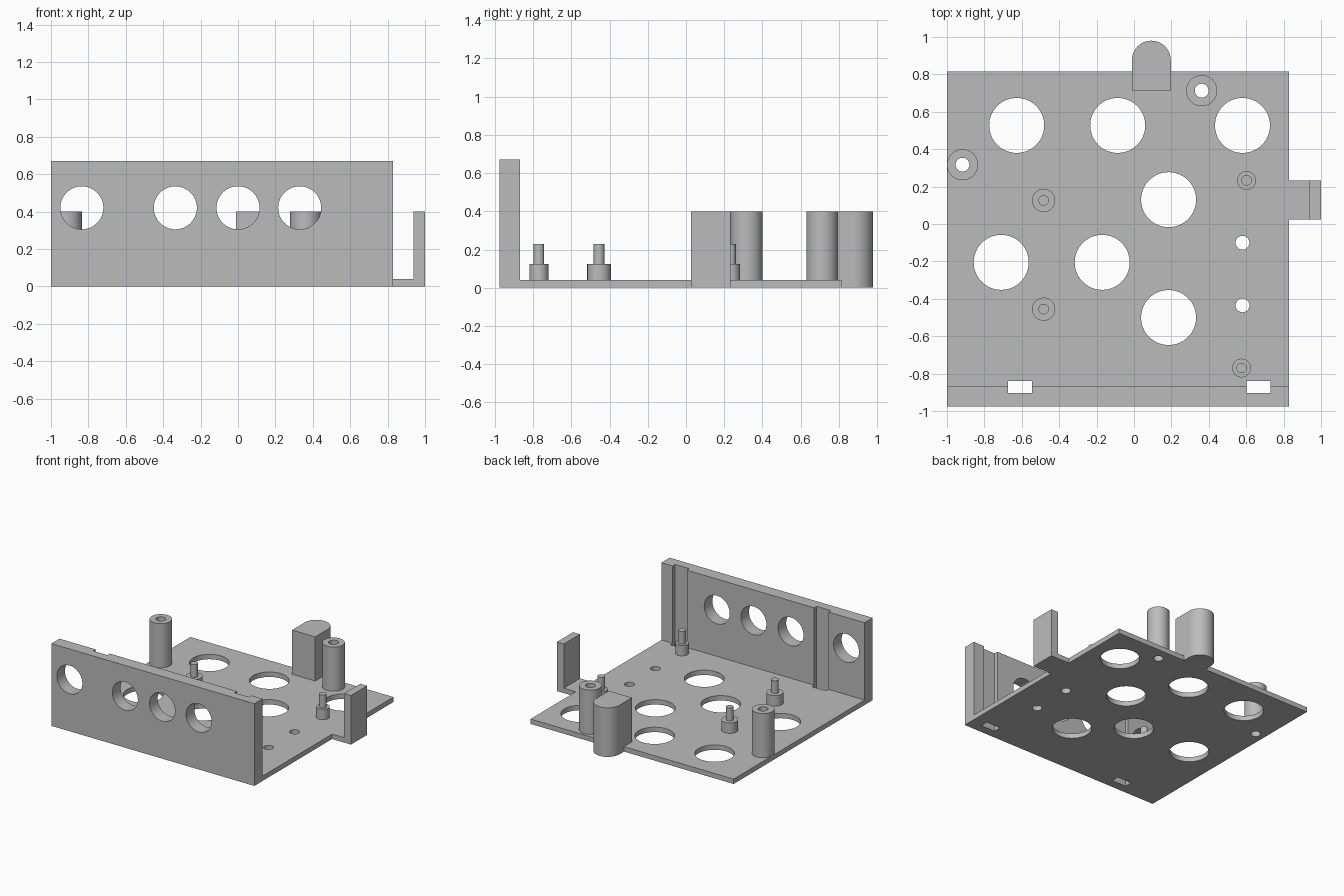
import bpy, bmesh, math
from mathutils import Matrix, Vector

default = bpy.data.objects.get("Cube")
if default:
    bpy.data.objects.remove(default, do_unlink=True)

gray = bpy.data.materials.new("light gray plastic")
gray.use_nodes = True
COLOR = (0.5, 0.5, 0.5, 1)
gray.diffuse_color = COLOR
gray.node_tree.nodes["Principled BSDF"].inputs["Base Color"].default_value = COLOR


def finish(name, bm):
    bmesh.ops.recalc_face_normals(bm, faces=bm.faces)
    mesh = bpy.data.meshes.new(name)
    bm.to_mesh(mesh)
    bm.free()
    mesh.materials.append(gray)
    obj = bpy.data.objects.new(name, mesh)
    bpy.context.collection.objects.link(obj)
    return obj


def smooth(obj):
    bpy.ops.object.select_all(action='DESELECT')
    obj.select_set(True)
    bpy.context.view_layer.objects.active = obj
    bpy.ops.object.shade_smooth_by_angle(angle=math.radians(30))


def extrude(bm, points, direction):
    """Fill an outline and sweep it along a direction."""
    face = bm.faces.new([bm.verts.new(p) for p in points])
    new = bmesh.ops.extrude_face_region(bm, geom=[face])["geom"]
    verts = [g for g in new if isinstance(g, bmesh.types.BMVert)]
    bmesh.ops.translate(bm, verts=verts, vec=Vector(direction))


def cylinder(bm, center, radius, depth, axis='Z'):
    turn = Matrix.Rotation(math.pi / 2, 4, 'X') if axis == 'Y' else Matrix()
    bmesh.ops.create_cone(bm, cap_ends=True, segments=64, radius1=radius, radius2=radius,
                          depth=depth, matrix=Matrix.Translation(center) @ turn)


def cut(obj, bm):
    cutter = finish("cutter", bm)
    cutter.hide_render = True
    mod = obj.modifiers.new("cut", 'BOOLEAN')
    mod.operation, mod.solver, mod.object = 'DIFFERENCE', 'EXACT', cutter
    bpy.context.view_layer.objects.active = obj
    bpy.ops.object.modifier_apply(modifier=mod.name)
    bpy.data.objects.remove(cutter, do_unlink=True)


LEFT, RIGHT, FRONT, BACK = -1.0, 0.83, -0.975, 0.815
FLOOR, WALL, POST = 0.04, 0.67, 0.4
posts = {"back_post": (0.362, 0.713), "side_post": (-0.917, 0.317)}

# Floor plate and front wall as one L-shaped body
bm = bmesh.new()
outline = [(FRONT, 0), (BACK, 0), (BACK, FLOOR), (-0.87, FLOOR), (-0.87, WALL), (FRONT, WALL)]
extrude(bm, [(LEFT, y, z) for y, z in outline], (RIGHT - LEFT, 0, 0))
chassis = finish("floor_and_front_wall", bm)

# Openings: large floor holes, screw holes, wall holes, vertical slots
bm = bmesh.new()
for x, y in [(-0.627, 0.527), (-0.087, 0.527), (0.58, 0.527), (0.185, 0.13),
             (-0.71, -0.205), (-0.17, -0.205), (0.185, -0.5)]:
    cylinder(bm, (x, y, 0), 0.147, 0.3)
for x, y in [(0.58, -0.1), (0.58, -0.435), *posts.values()]:
    cylinder(bm, (x, y, 0), 0.037, 0.3)
for x in (-0.835, -0.335, 0, 0.33):
    cylinder(bm, (x, -0.92, 0.42), 0.115, 0.3, 'Y')
for x in (-0.61, 0.665):
    bmesh.ops.create_cube(bm, size=1, matrix=Matrix.Translation((x, -0.871, 0.35))
                          @ Matrix.Diagonal((0.128, 0.063, 1, 1)))
cut(chassis, bm)
smooth(chassis)

# Tall hollow screw posts
for name, (x, y) in posts.items():
    bm = bmesh.new()
    cylinder(bm, (x, y, (POST + FLOOR / 2) / 2), 0.083, POST - FLOOR / 2)
    post = finish(name, bm)
    bm = bmesh.new()
    cylinder(bm, (x, y, POST / 2), 0.037, 1)
    cut(post, bm)
    smooth(post)

# Short standoffs with locating pins
for i, (x, y, radius) in enumerate([(-0.483, 0.126, 0.062), (-0.483, -0.455, 0.062),
                                    (0.602, 0.233, 0.05), (0.575, -0.77, 0.05)], 1):
    bm = bmesh.new()
    cylinder(bm, (x, y, 0.0725), radius, 0.105)
    cylinder(bm, (x, y, 0.17), 0.028, 0.12)
    smooth(finish(f"standoff_{i}", bm))

# Round-ended block at the back edge
bm = bmesh.new()
cx, cy, r = 0.0925, 0.876, 0.104
arc = [(cx + r * math.cos(math.pi * i / 32), cy + r * math.sin(math.pi * i / 32), 0)
       for i in range(33)]
extrude(bm, [(cx - r, 0.713, 0), (cx + r, 0.713, 0)] + arc, (0, 0, POST))
smooth(finish("back_rounded_block", bm))

# L-shaped bracket on the left side
bm = bmesh.new()
outline = [(RIGHT, 0), (1, 0), (1, POST), (0.938, POST), (0.938, FLOOR), (RIGHT, FLOOR)]
extrude(bm, [(x, 0.025, z) for x, z in outline], (0, 0.208, 0))
finish("left_bracket", bm)
